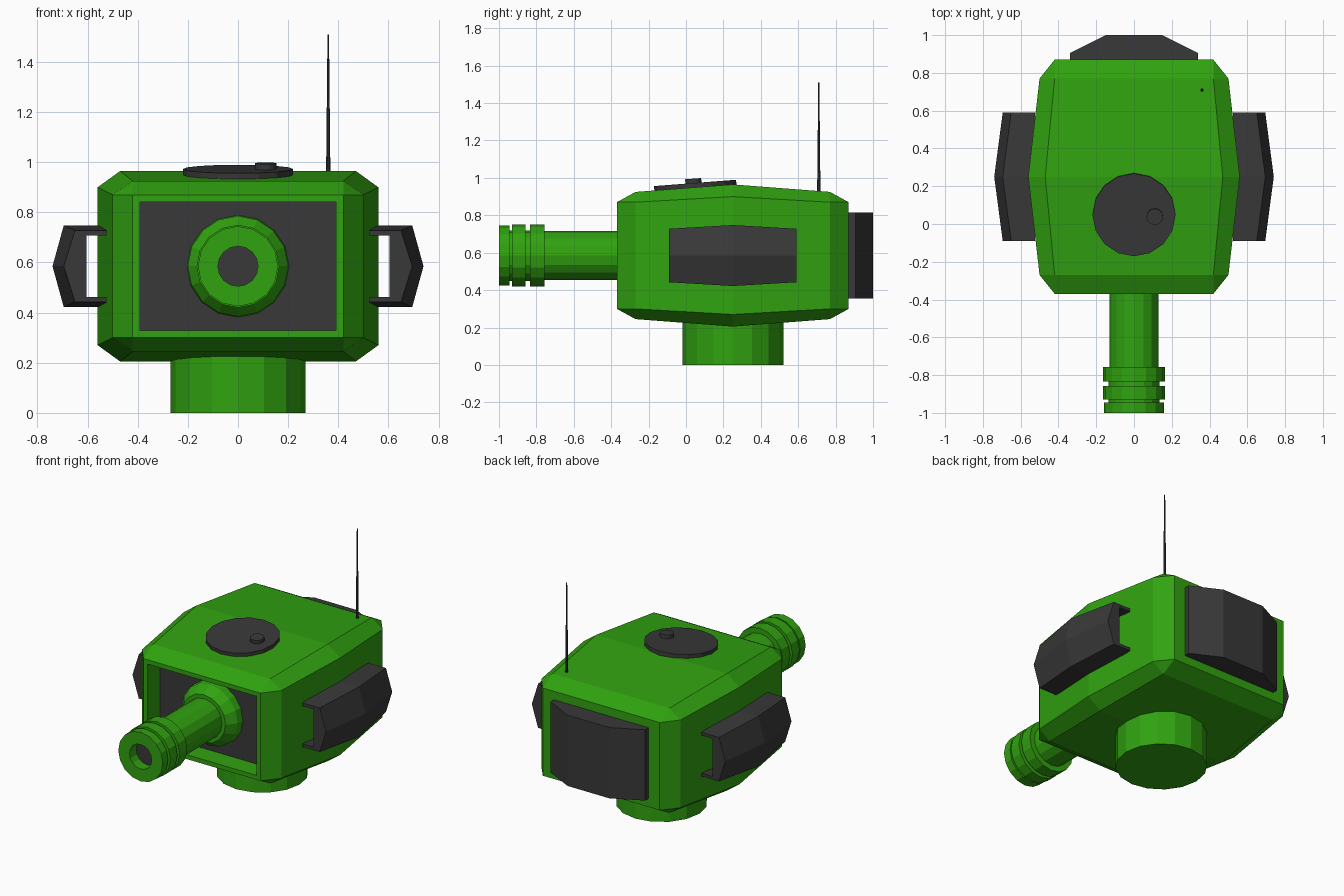
import bpy, bmesh, math
from mathutils import Matrix, Vector

cube = bpy.data.objects.get("Cube")
if cube:
    bpy.data.objects.remove(cube, do_unlink=True)


def material(name, rgb):
    mat = bpy.data.materials.new(name)
    mat.use_nodes = True
    color = (*rgb, 1)
    mat.diffuse_color = color
    mat.node_tree.nodes["Principled BSDF"].inputs["Base Color"].default_value = color
    return mat


GREEN = material("bright green", (0.03, 0.36, 0.005))
DARK = material("charcoal", (0.04, 0.04, 0.04))


def loft(rings):
    """Skin a list of equal-length point rings and cap both ends."""
    bm = bmesh.new()
    loops = [[bm.verts.new(p) for p in ring] for ring in rings]
    for a, b in zip(loops, loops[1:]):
        for i in range(len(a)):
            j = (i + 1) % len(a)
            bm.faces.new((a[i], a[j], b[j], b[i]))
    bm.faces.new(loops[0])
    bm.faces.new(loops[-1])
    bmesh.ops.remove_doubles(bm, verts=bm.verts, dist=0.0001)
    bmesh.ops.recalc_face_normals(bm, faces=bm.faces)
    return bm


def finish(name, bm, *mats):
    mesh = bpy.data.meshes.new(name)
    bm.to_mesh(mesh)
    bm.free()
    for mat in mats:
        mesh.materials.append(mat)
    obj = bpy.data.objects.new(name, mesh)
    bpy.context.collection.objects.link(obj)
    return obj


def lathe(profile, sides=16):
    """Turn (height, radius) pairs around the z axis."""
    steps = [math.tau * i / sides for i in range(sides)]
    return loft([[(r * math.cos(t), r * math.sin(t), h) for t in steps]
                 for h, r in profile])


# Body: octagonal sections, narrowing to a rectangle at each end
MID_Y, MID_Z = 0.25, 0.585


def section(y, side, flat, shoulder, top):
    quarter = [(side, shoulder), (flat, top)]
    right = [(side, -shoulder)] + quarter + [(-flat, top)]
    pts = right + [(-x, -z) for x, z in right]
    return [(x, y, MID_Z + z) for x, z in pts]


end = (0.42, 0.42, 0.285, 0.285)
shoulder = (0.50, 0.42, 0.285, 0.34)
middle = (0.56, 0.47, 0.315, 0.38)
body = loft([section(-0.37, *end), section(-0.27, *shoulder),
             section(MID_Y, *middle),
             section(0.77, *shoulder), section(0.87, *end)])

# Recessed dark panel in the front of the body
front = min(body.faces, key=lambda f: f.calc_center_median().y)
bmesh.ops.inset_individual(body, faces=[front], thickness=0.04)
panel = bmesh.ops.extrude_discrete_faces(body, faces=[front])["faces"][0]
bmesh.ops.translate(body, verts=panel.verts, vec=(0, 0.13, 0))
panel.material_index = 1
finish("body", body, GREEN, DARK)

# Mounting neck underneath
neck = finish("neck", lathe([(0, 0.27), (0.26, 0.27)]), GREEN)
neck.location.y = MID_Y

# Barrel with collar, muzzle rings and a hollow bore
barrel = lathe([(0.22, 0.205), (0.29, 0.2), (0.35, 0.155), (0.35, 0.13),
                (0.757, 0.13), (0.757, 0.165), (0.835, 0.165), (0.835, 0.135),
                (0.857, 0.135), (0.857, 0.165), (0.93, 0.165), (0.93, 0.135),
                (0.945, 0.135), (0.945, 0.16), (1.0, 0.16),
                (1.0, 0.08), (0.93, 0.08)])
bore = [f for f in barrel.faces
        if len(f.verts) > 4 and f.calc_center_median().z > 0.5]
for face in bore:
    face.material_index = 1
obj = finish("barrel", barrel, GREEN, DARK)
obj.location.z = MID_Z
obj.rotation_euler.x = math.pi / 2

# Round hatch and its knob, lying on the sloped roof
slope = math.atan2(0.04, 0.52)
hatch = finish("hatch", lathe([(-0.02, 0.22), (0.02, 0.22)]), DARK)
hatch.location = (0, 0.05, 0.953)
knob = finish("hatch_knob", lathe([(0, 0.043), (0.026, 0.043)]), DARK)
knob.location = (0.11, 0.04, 0.97)
for part in (hatch, knob):
    part.rotation_euler.x = slope

# Tapered antenna
antenna = finish("antenna", lathe([(0.92, 0.009), (1.51, 0.003)], 8), DARK)
antenna.location = (0.36, 0.71, 0)


# Side pods: C-shaped armour shells that bulge in the middle
def pod_section(y, out, half, sign):
    upper = [(out + 0.045, 0), (out, half), (0.525, half),
             (0.525, half - 0.02), (out - 0.045, half - 0.02)]
    lower = [(x, -z) for x, z in reversed(upper[1:])]
    return [(sign * x, y, MID_Z + z) for x, z in upper + lower]


for side, sign in (("left", 1), ("right", -1)):
    pod = loft([pod_section(-0.09, 0.65, 0.143, sign),
                pod_section(MID_Y, 0.695, 0.163, sign),
                pod_section(0.59, 0.65, 0.143, sign)])
    finish(side + "_pod", pod, DARK)

# Rear stowage box with slanted back corners
outline = [(0.34, 0.85), (0.34, 0.905), (0.15, 1.0),
           (-0.15, 1.0), (-0.34, 0.905), (-0.34, 0.85)]
finish("rear_box", loft([[(x, y, z) for x, y in outline]
                         for z in (0.355, 0.815)]), DARK)
